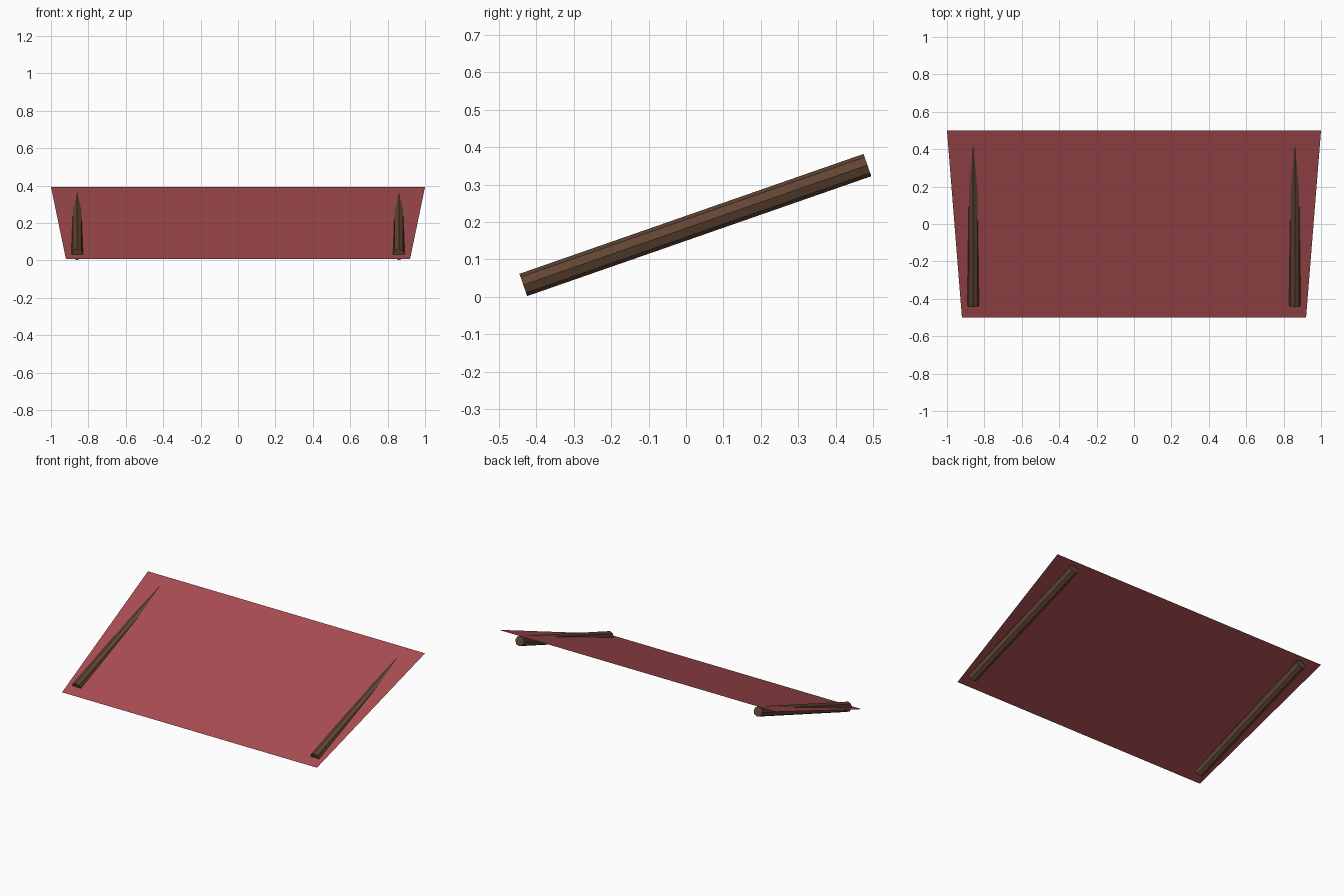
import bpy
from mathutils import Vector

if "Cube" in bpy.data.objects:
    bpy.data.objects.remove(bpy.data.objects["Cube"])


def material(name, rgb):
    m = bpy.data.materials.new(name)
    m.diffuse_color = (*rgb, 1)
    m.use_nodes = True
    m.node_tree.nodes["Principled BSDF"].inputs["Base Color"].default_value = m.diffuse_color
    return m


cloth_mat = material("red_cloth", (0.40, 0.075, 0.085))
wood_mat = material("dark_wood", (0.12, 0.06, 0.035))

# Cloth: a single sloping sheet, wider along the raised back edge
mesh = bpy.data.meshes.new("awning_cloth")
mesh.from_pydata([(-0.92, -0.5, 0.007), (0.92, -0.5, 0.007),
                  (1, 0.5, 0.393), (-1, 0.5, 0.393)], [], [(0, 1, 2, 3)])
mesh.materials.append(cloth_mat)
cloth = bpy.data.objects.new("awning_cloth", mesh)
bpy.context.collection.objects.link(cloth)


# Poles: eight-sided, slightly shallower than the cloth so they pierce it
def pole(name, x):
    a, b = Vector((x, -0.435, 0.0315)), Vector((x, 0.485, 0.352))
    d = b - a
    bpy.ops.mesh.primitive_cylinder_add(vertices=8, radius=0.0315, depth=d.length,
                                        location=(a + b) / 2)
    ob = bpy.context.object
    ob.name = name
    # tilt about x only, keeping a corner line at the top
    ob.rotation_euler = (-Vector((0, 1)).angle_signed(Vector((d.y, d.z))), 0, 0)
    ob.data.materials.append(wood_mat)


for side, x in (("left", -0.86), ("right", 0.86)):
    pole(side + "_support_pole", x)
